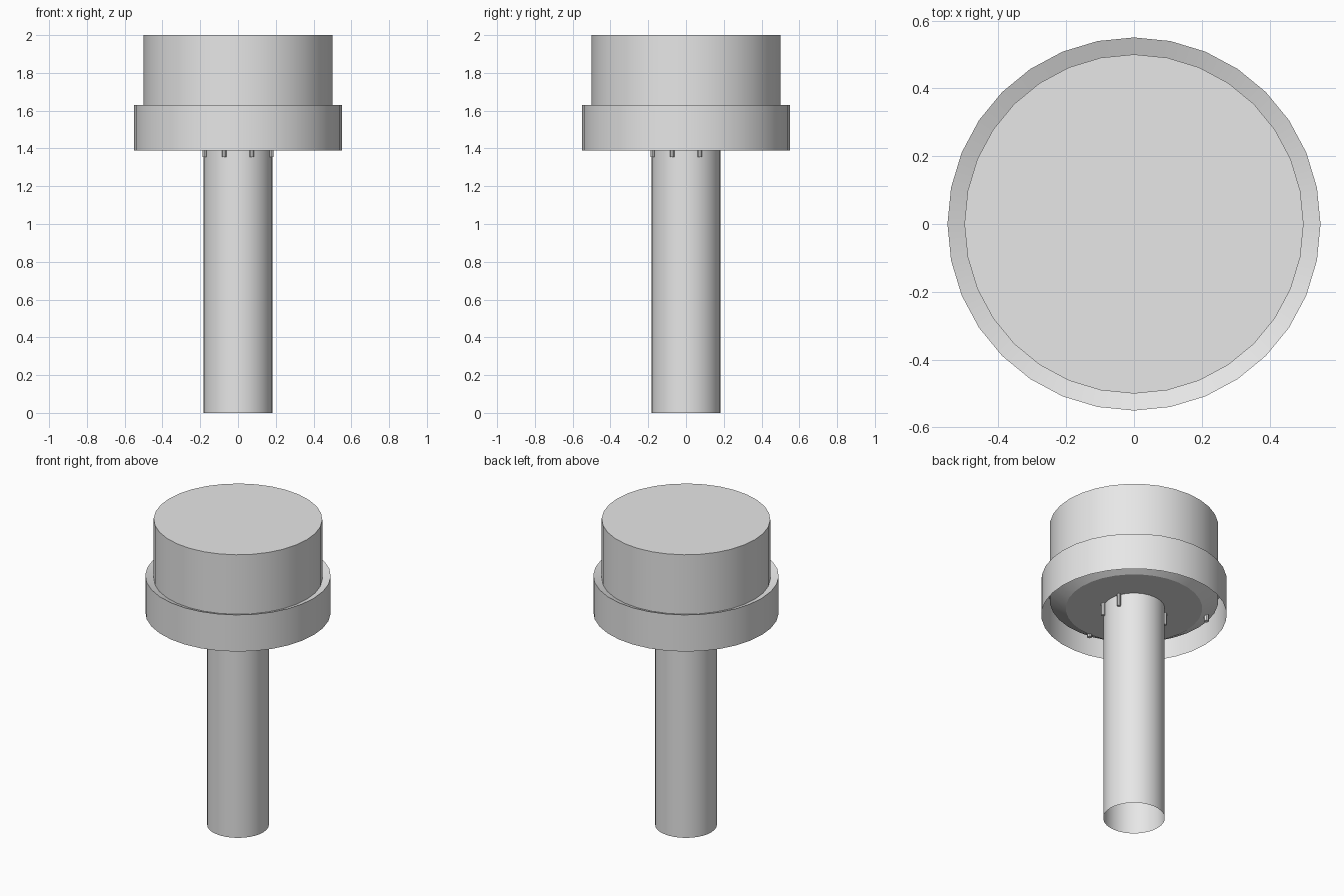
import bpy
import bmesh
from math import cos, sin, pi, radians

cube = bpy.data.objects.get("Cube")
if cube:
    bpy.data.objects.remove(cube, do_unlink=True)

# Single plain grey
GREY = (0.8, 0.8, 0.8, 1.0)
grey = bpy.data.materials.new("plain_grey")
grey.use_nodes = True
grey.diffuse_color = GREY
for node in grey.node_tree.nodes:
    if node.type == "BSDF_PRINCIPLED":
        node.inputs["Base Color"].default_value = GREY


def lathe(name, profile, sides=32, centre=(0, 0), cap_bottom=False, cap_top=False):
    """Revolve a bottom-to-top list of (radius, height) around z."""
    bm = bmesh.new()
    rings = []
    for r, z in profile:
        rings.append([bm.verts.new((centre[0] + r * cos(2 * pi * i / sides),
                                    centre[1] + r * sin(2 * pi * i / sides), z))
                      for i in range(sides)])
    for low, high in zip(rings, rings[1:]):
        for i in range(sides):
            j = (i + 1) % sides
            bm.faces.new((low[i], low[j], high[j], high[i]))
    if cap_bottom:
        bm.faces.new(rings[0][::-1])
    if cap_top:
        bm.faces.new(rings[-1])
    mesh = bpy.data.meshes.new(name)
    bm.to_mesh(mesh)
    bm.free()
    mesh.materials.append(grey)
    obj = bpy.data.objects.new(name, mesh)
    bpy.context.collection.objects.link(obj)
    bpy.ops.object.select_all(action="DESELECT")
    obj.select_set(True)
    bpy.context.view_layer.objects.active = obj
    bpy.ops.object.shade_smooth_by_angle(angle=radians(20))
    return obj


FLOOR = 1.435  # underside of the head

# Hollow stem, open at the bottom
lathe("stem", [(0.183, 0), (0.183, FLOOR)])

# Drum-shaped head with a chamfered underside
lathe("head", [(0.405, FLOOR), (0.5, 1.49), (0.5, 2)], cap_bottom=True, cap_top=True)

# Open skirt around the head, its top sloping inward
lathe("collar", [(0.55, 1.39), (0.55, 1.63), (0.5, 1.611)])

# Pins hanging beside the stem: a pair on the front and on each side
for s in (-1, 1):
    places = {"front": (s * 0.073, -0.178),
              "left": (0.178, s * 0.073),
              "right": (-0.178, s * 0.073)}
    for side, place in places.items():
        lathe(f"{side}_pin", [(0.011, 1.355), (0.011, FLOOR)], 8, place, True, True)

# Short nubs near the rim of the underside
for place in ((-0.41, 0.18), (0, -0.41)):
    lathe("rim_nub", [(0.014, 1.42), (0.014, 1.46)], 8, place, True, True)
